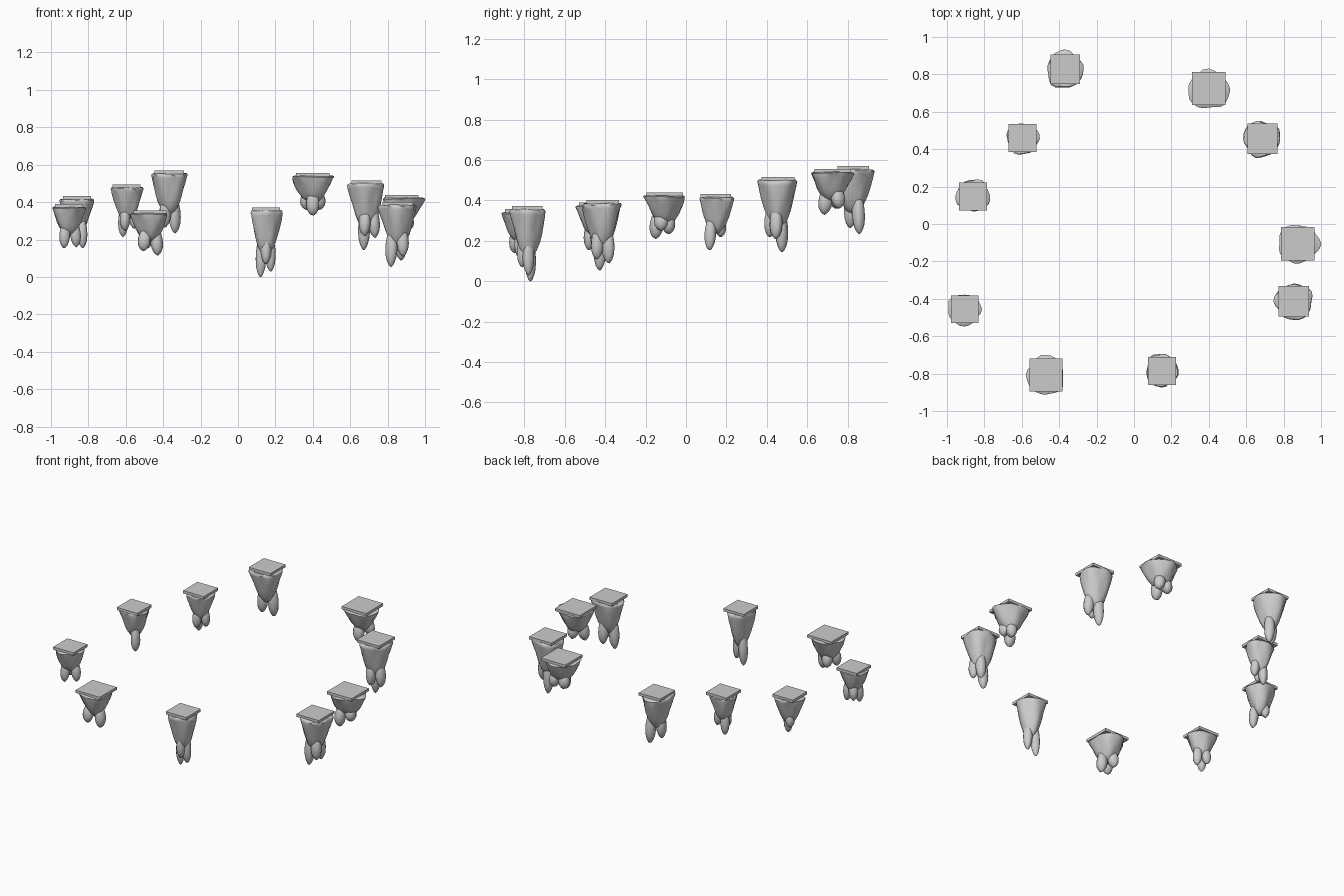
import bpy, bmesh, math, random

if "Cube" in bpy.data.objects:
    bpy.data.objects.remove(bpy.data.objects["Cube"])

random.seed(7)
TAU = 2 * math.pi


def material(name, v):
    m = bpy.data.materials.new(name)
    m.diffuse_color = (v, v, v, 1)
    m.use_nodes = True
    m.node_tree.nodes["Principled BSDF"].inputs["Base Color"].default_value = m.diffuse_color
    return m


STONE = material("stone_grey", 0.6)


def finish(bm, name, smooth):
    bmesh.ops.recalc_face_normals(bm, faces=bm.faces)
    me = bpy.data.meshes.new(name)
    bm.to_mesh(me)
    bm.free()
    me.materials.append(STONE)
    ob = bpy.data.objects.new(name, me)
    bpy.context.collection.objects.link(ob)
    if smooth:
        bpy.ops.object.select_all(action='DESELECT')
        ob.select_set(True)
        bpy.context.view_layer.objects.active = ob
        bpy.ops.object.shade_smooth_by_angle(angle=math.radians(50))
    return ob


def loft(bm, rings, seg, rough):
    """Skin rings of (x, y, z, rx, ry) with gentle lumps, capped at both ends."""
    p = [random.uniform(0, TAU) for _ in range(3)]
    loops = []
    for k, (x, y, z, rx, ry) in enumerate(rings):
        loop = []
        for i in range(seg):
            a = TAU * i / seg
            w = 1 + rough * (math.sin(3 * a + p[0] + .25 * k) * .6
                             + math.sin(5 * a + p[1] - .5 * k) * .4
                             + math.sin(7 * a + p[2] + k) * .25 - .35)
            loop.append(bm.verts.new((x + rx * w * math.cos(a),
                                      y + ry * w * math.sin(a),
                                      z + rough * .03 * math.sin(2 * a + p[1]))))
        loops.append(loop)
    for a, b in zip(loops, loops[1:]):
        for i in range(seg):
            j = (i + 1) % seg
            bm.faces.new((a[i], a[j], b[j], b[i]))
    bm.faces.new(loops[0])
    bm.faces.new(loops[-1])


# funnel silhouette: (fraction down, fraction of rim radius)
BODY = [(0, .93), (.025, 1.0), (.07, .97), (.16, .90), (.27, .80),
        (.38, .70), (.48, .59), (.57, .46), (.64, .30), (.68, .10)]
# root droplet silhouette
ROOT = [(0, .12), (.12, .50), (.28, .80), (.45, .97), (.62, 1.0),
        (.78, .88), (.90, .62), (.97, .34), (1, .08)]


def island(n, px, py, size, top, bounds, roots):
    # square slab
    bm = bmesh.new()
    bmesh.ops.create_cube(bm, size=1)
    for v in bm.verts:
        v.co = (px + v.co.x * size, py + v.co.y * size, top - .01 + v.co.z * .018)
    finish(bm, f"slab_{n}", False)

    # lumpy funnel, easing from the rim centre to the slab centre
    x0, x1, y0, y1 = bounds
    cx, cy, rx, ry = (x0 + x1) / 2, (y0 + y1) / 2, (x1 - x0) / 2, (y1 - y0) / 2
    rim = top - .017
    height = rim - min(r[2] for r in roots)
    bm = bmesh.new()
    loft(bm, [(cx + (px - cx) * t, cy + (py - cy) * t, rim - t * height, rx * r, ry * r)
              for t, r in BODY], 24, .09)
    finish(bm, f"rock_funnel_{n}", True)

    # hanging roots
    rr = (rx + ry) / 2 * .32
    bm = bmesh.new()
    for dx, dy, zb in roots:
        zt = rim - height * .30
        loft(bm, [(px + dx * (.75 + .25 * t), py + dy * (.75 + .25 * t),
                   zt + (zb - zt) * t, rr * r, rr * r) for t, r in ROOT], 14, .06)
    finish(bm, f"rock_roots_{n}", True)


island(1, -.367, .827, .157, .57, (-.47, -.27, .72, .93),
       [(.03, .03, .235), (-.025, -.015, .265)])
island(2, .40, .725, .178, .557, (.285, .515, .61, .825),
       [(0, -.04, .33), (.035, .03, .36), (-.035, .02, .36)])
island(3, .687, .455, .163, .517, (.58, .785, .355, .555),
       [(-.015, .02, .145), (.045, -.01, .21), (-.01, -.04, .22)])
island(4, -.595, .46, .15, .495, (-.685, -.505, .37, .54),
       [(-.02, .01, .215), (.04, 0, .26), (-.01, -.03, .25)])
island(5, -.86, .147, .15, .433, (-.955, -.765, .065, .24),
       [(.03, -.03, .155), (-.02, .025, .22)])
island(6, .875, -.105, .18, .44, (.765, .995, -.21, 0),
       [(-.03, -.045, .21), (.01, .02, .235), (.035, -.02, .25)])
island(7, .853, -.412, .163, .402, (.75, .96, -.515, -.315),
       [(-.035, -.015, .055), (.02, .03, .09), (.03, -.03, .11)])
island(8, -.905, -.455, .147, .39, (-1, -.815, -.545, -.37),
       [(-.025, -.025, .155), (.04, .01, .16), (-.02, .03, .18)])
island(9, -.47, -.807, .177, .357, (-.575, -.37, -.92, -.70),
       [(.04, -.01, .115), (-.035, -.04, .14), (-.02, .035, .15)])
island(10, .15, -.785, .15, .372, (.06, .237, -.875, -.69),
       [(-.03, .015, 0), (.025, .005, .03), (0, -.025, .07)])
